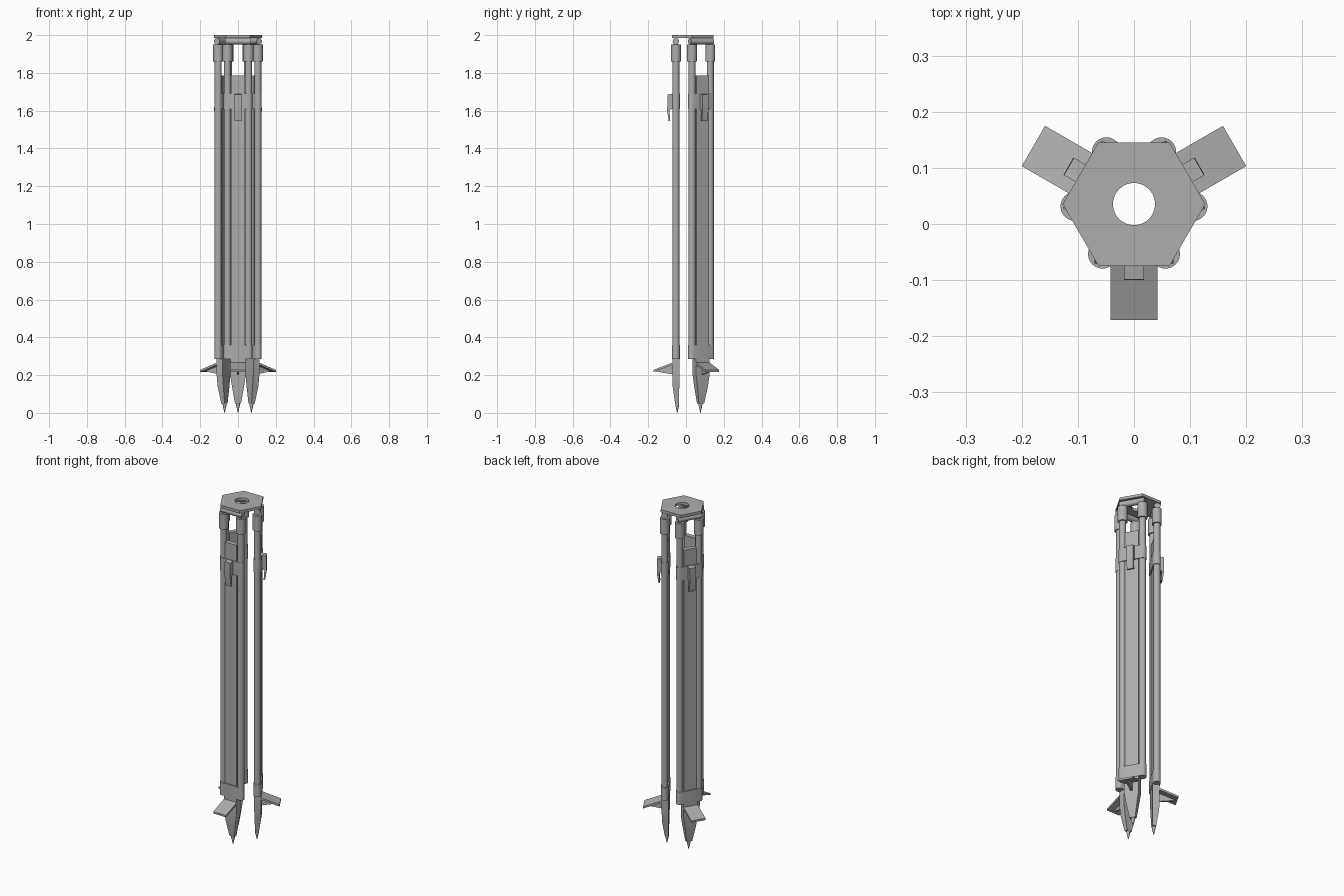
import bpy, bmesh, math
from mathutils import Matrix, Vector

if "Cube" in bpy.data.objects:
    bpy.data.objects.remove(bpy.data.objects["Cube"])

CENTRE = (0, 0.0355, 0)   # vertical axis of the head
LEG = -0.089              # distance of a leg from the head axis
TUBE = 0.056              # half spacing of the two tubes of a leg

grey = bpy.data.materials.new("tripod grey")
grey.diffuse_color = (0.42, 0.42, 0.42, 1)
grey.use_nodes = True
grey.node_tree.nodes["Principled BSDF"].inputs["Base Color"].default_value = grey.diffuse_color


def finish(bm, name, turn=0):
    """Turn a bmesh into an object set around the head axis."""
    bmesh.ops.recalc_face_normals(bm, faces=bm.faces)
    me = bpy.data.meshes.new(name)
    bm.to_mesh(me)
    bm.free()
    me.materials.append(grey)
    ob = bpy.data.objects.new(name, me)
    bpy.context.collection.objects.link(ob)
    ob.location = CENTRE
    ob.rotation_euler.z = turn
    bpy.context.view_layer.objects.active = ob
    bpy.ops.object.select_all(action='DESELECT')
    ob.select_set(True)
    bpy.ops.object.shade_smooth_by_angle(angle=math.radians(35))
    return ob


def loft(bm, rings):
    """Skin a list of equal rings and cap both ends."""
    vs = [[bm.verts.new(p) for p in r] for r in rings]
    n = len(vs[0])
    for a, b in zip(vs, vs[1:]):
        for i in range(n):
            bm.faces.new((a[i], a[(i + 1) % n], b[(i + 1) % n], b[i]))
    bm.faces.new(vs[0])
    bm.faces.new(vs[-1])


def rect(hx, y0, y1, z):
    return [(-hx, y0, z), (hx, y0, z), (hx, y1, z), (-hx, y1, z)]


def circle(x, y, r, z, n=24):
    return [(x + r * math.cos(2 * math.pi * i / n),
             y + r * math.sin(2 * math.pi * i / n), z) for i in range(n)]


def capsule(r, z, n=12):
    """Stadium outline wrapping both tubes."""
    pts = []
    for side in (1, -1):
        for i in range(n + 1):
            a = -math.pi / 2 + math.pi * i / n
            pts.append((side * (TUBE + r * math.cos(a)), LEG + side * r * math.sin(a), z))
    return pts


def extrude_x(bm, profile, hx):
    loft(bm, [[(x, y, z) for y, z in profile] for x in (-hx, hx)])


def build_leg(turn):
    # pair of tubes with top sleeves
    bm = bmesh.new()
    for s in (-1, 1):
        loft(bm, [circle(s * TUBE, LEG, 0.0185, z) for z in (0.29, 1.94)])
    finish(bm, "leg_tubes", turn)
    bm = bmesh.new()
    for s in (-1, 1):
        loft(bm, [circle(s * TUBE, LEG, 0.026, z) for z in (1.86, 1.95)])
        loft(bm, [circle(s * TUBE, LEG, 0.012, z) for z in (1.95, 1.975)])
    finish(bm, "tube_sleeves", turn)

    # hinge rod under the head
    bm = bmesh.new()
    ring = circle(0, 0, 0.017, 0, 20)
    loft(bm, [[(x, LEG + a, 1.967 + b) for a, b, _ in ring] for x in (-0.07, 0.07)])
    finish(bm, "hinge_rod", turn)

    # sliding centre board
    bm = bmesh.new()
    loft(bm, [rect(0.0375, LEG - 0.014, LEG + 0.014, z) for z in (0.27, 1.785)])
    finish(bm, "sliding_board", turn)

    # upper and lower clamp bands
    for name, z0, z1 in (("upper_clamp", 1.61, 1.69), ("lower_clamp", 0.285, 0.36)):
        bm = bmesh.new()
        loft(bm, [capsule(0.0205, z) for z in (z0, z1)])
        finish(bm, name, turn)

    # quick release lever
    bm = bmesh.new()
    extrude_x(bm, [(LEG - 0.015, 1.69), (LEG - 0.045, 1.685), (LEG - 0.046, 1.60),
                   (LEG - 0.038, 1.545), (LEG - 0.030, 1.545), (LEG - 0.034, 1.60),
                   (LEG - 0.015, 1.615)], 0.018)
    finish(bm, "clamp_lever", turn)

    # tapered foot and spike
    bm = bmesh.new()
    loft(bm, [rect(0.041, LEG - 0.018, LEG + 0.019, 0.286),
              rect(0.041, LEG - 0.018, LEG + 0.019, 0.20),
              rect(0.032, LEG - 0.017, LEG + 0.018, 0.14),
              rect(0.016, LEG - 0.004, LEG + 0.016, 0.05)])
    finish(bm, "foot", turn)
    bm = bmesh.new()
    loft(bm, [circle(0, LEG + 0.007, r, z, 12)
              for r, z in ((0.010, 0.055), (0.010, 0.04), (0.001, 0.0))])
    finish(bm, "spike", turn)

    # foot step with a rib beneath
    bm = bmesh.new()
    extrude_x(bm, [(LEG - 0.012, 0.268), (-0.207, 0.228),
                   (-0.207, 0.217), (LEG - 0.012, 0.256)], 0.0415)
    finish(bm, "step_plate", turn)
    bm = bmesh.new()
    extrude_x(bm, [(LEG - 0.012, 0.258), (-0.2, 0.22), (LEG - 0.012, 0.203)], 0.005)
    finish(bm, "step_rib", turn)


for k in range(3):
    build_leg(k * 2 * math.pi / 3)

# hexagonal head plate with a round hole: outer corners paired with hole segments
bm = bmesh.new()
N, R, HOLE = 48, 0.127, 0.0375
loops = []
for z in (1.984, 2.0):
    outer, inner = [], []
    for i in range(N):
        a = 2 * math.pi * i / N
        off = (a % (math.pi / 3)) - math.pi / 6
        r = R * math.cos(math.pi / 6) / math.cos(off)
        outer.append(bm.verts.new((r * math.cos(a), r * math.sin(a), z)))
        inner.append(bm.verts.new((HOLE * math.cos(a), HOLE * math.sin(a), z)))
    loops += [outer, inner]
lo, li, uo, ui = loops
for a, b in ((lo, li), (li, ui), (ui, uo), (uo, lo)):
    for i in range(N):
        j = (i + 1) % N
        bm.faces.new((a[i], a[j], b[j], b[i]))
finish(bm, "head_plate")
